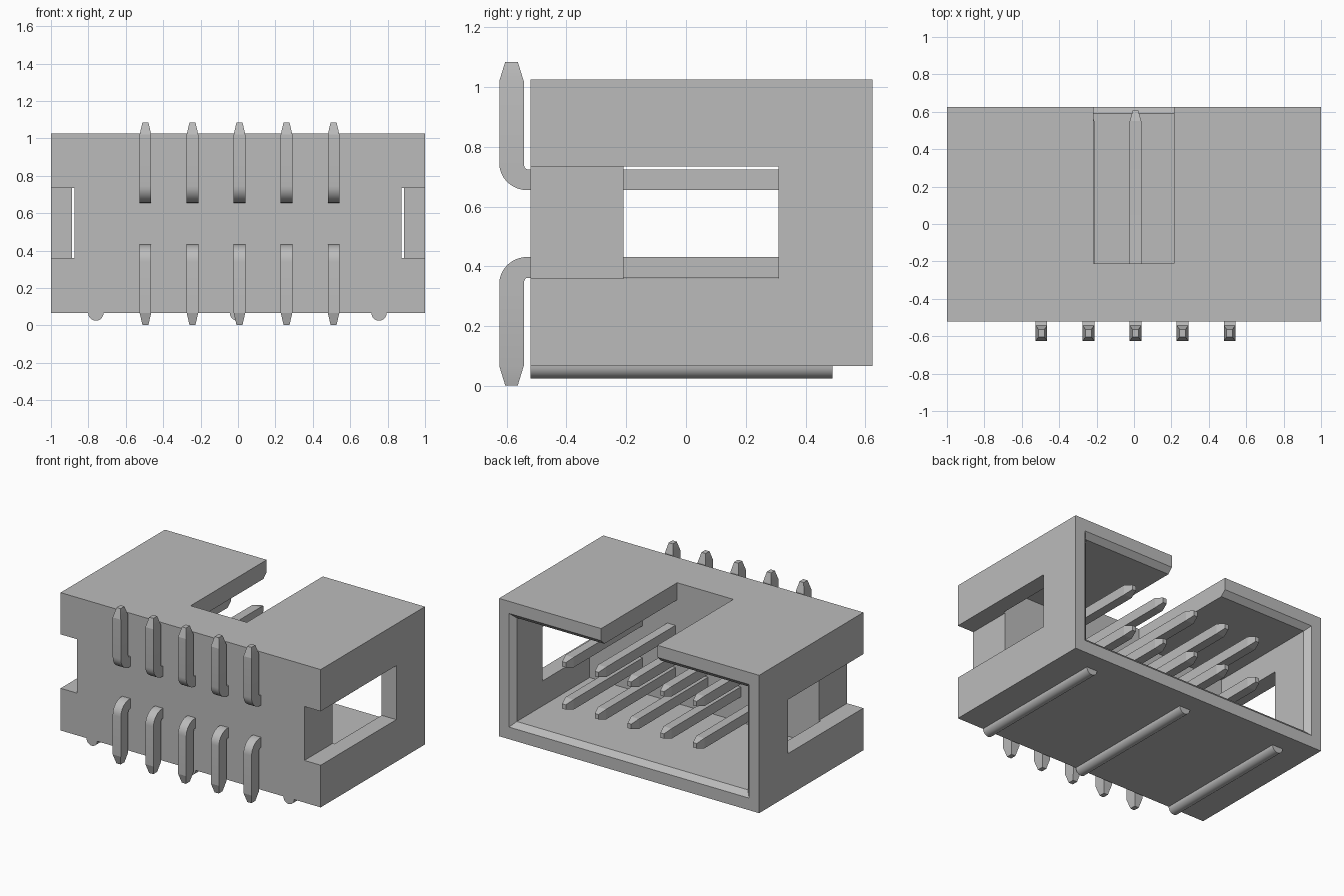
import bpy, math

if "Cube" in bpy.data.objects:
    bpy.data.objects.remove(bpy.data.objects["Cube"])

grey = bpy.data.materials.new("plain grey")
grey.use_nodes = True
grey.diffuse_color = (0.5, 0.5, 0.5, 1)
grey.node_tree.nodes["Principled BSDF"].inputs["Base Color"].default_value = (0.5, 0.5, 0.5, 1)


def loft(name, rings):
    """Closed solid through a series of rings with equal point counts."""
    n = len(rings[0])
    verts = [p for ring in rings for p in ring]
    faces = [tuple(range(n))[::-1], tuple(range(len(verts) - n, len(verts)))]
    for r in range(len(rings) - 1):
        for i in range(n):
            j = (i + 1) % n
            faces.append((r * n + i, r * n + j, (r + 1) * n + j, (r + 1) * n + i))
    mesh = bpy.data.meshes.new(name)
    mesh.from_pydata(verts, [], faces)
    mesh.materials.append(grey)
    obj = bpy.data.objects.new(name, mesh)
    bpy.context.collection.objects.link(obj)
    bpy.ops.object.select_all(action="DESELECT")
    obj.select_set(True)
    bpy.context.view_layer.objects.active = obj
    bpy.ops.object.mode_set(mode="EDIT")
    bpy.ops.mesh.select_all(action="SELECT")
    bpy.ops.mesh.normals_make_consistent(inside=False)
    bpy.ops.object.mode_set(mode="OBJECT")
    return obj


def rect(y, x0, x1, z0, z1):
    return [(x0, y, z0), (x1, y, z0), (x1, y, z1), (x0, y, z1)]


def box(name, x0, x1, y0, y1, z0, z1):
    return loft(name, [rect(y0, x0, x1, z0, z1), rect(y1, x0, x1, z0, z1)])


def cut(target, cutter):
    mod = target.modifiers.new("cut", "BOOLEAN")
    mod.operation, mod.solver, mod.object = "DIFFERENCE", "EXACT", cutter
    bpy.context.view_layer.objects.active = target
    bpy.ops.object.modifier_apply(modifier=mod.name)
    bpy.data.objects.remove(cutter)


# Shroud: box with a flared cavity open at the back
FRONT, BACK, FLOOR = -0.52, 0.625, -0.21
BOTTOM, TOP = 0.067, 1.025
MID = (BOTTOM + TOP) / 2
shroud = box("shroud", -1, 1, FRONT, BACK, BOTTOM, TOP)


def opening(y, grow):
    w, h = 0.888 + grow, 0.36 + grow
    return rect(y, -w, w, MID - h, MID + h)


cut(shroud, loft("cavity", [opening(FLOOR, 0), opening(0.59, 0), opening(0.665, 0.075)]))

# Key slot in the top wall, and side windows running into the front notches
cut(shroud, box("key_slot", -0.217, 0.215, FLOOR, 0.7, 0.8, 1.1))
for side in (-1, 1):
    x0, x1 = sorted((side * 0.875, side * 1.1))
    cut(shroud, box("window", x0, x1, -0.6, 0.31, 0.36, 0.735))

# Rounded ribs along the underside
for i in range(3):
    cx = -0.76 + 0.757 * i
    arc = [(cx + 0.041 * math.cos(a), 0.067 - 0.042 * math.sin(a))
           for a in (math.pi * k / 16 for k in range(17))]
    rib = loft("rib_%d" % (i + 1), [[(x, y, z) for x, z in arc] for y in (FRONT, 0.49)])
    bpy.ops.object.shade_smooth_by_angle(angle=math.radians(30))

# Bent pin path: outer point, inner point and half width at each station
stations = [((-0.605, 1.085), (-0.563, 1.085), 0.016),
            ((-0.625, 1.02), (-0.543, 1.02), 0.031)]
for k in range(9):
    a = math.pi / 2 * k / 8
    c, s = math.cos(a), math.sin(a)
    stations.append(((-0.53 - 0.095 * c, 0.745 - 0.09 * s),
                     (-0.53 - 0.013 * c, 0.745 - 0.02 * s), 0.031))
stations += [((0.55, 0.655), (0.55, 0.725), 0.031),
             ((0.61, 0.673), (0.61, 0.707), 0.014)]

# Two mirrored rows of five pins
for row, flip in (("upper", False), ("lower", True)):
    for i in range(5):
        cx = 0.008 + 0.2515 * (i - 2)
        rings = []
        for outer, inner, w in stations:
            (ya, za), (yb, zb) = outer, inner
            if flip:
                za, zb = 1.087 - za, 1.087 - zb
            za, zb = max(za, 0), max(zb, 0)
            rings.append([(cx - w, ya, za), (cx + w, ya, za),
                          (cx + w, yb, zb), (cx - w, yb, zb)])
        loft("%s_pin_%d" % (row, i + 1), rings)
        bpy.ops.object.shade_smooth_by_angle(angle=math.radians(15))
